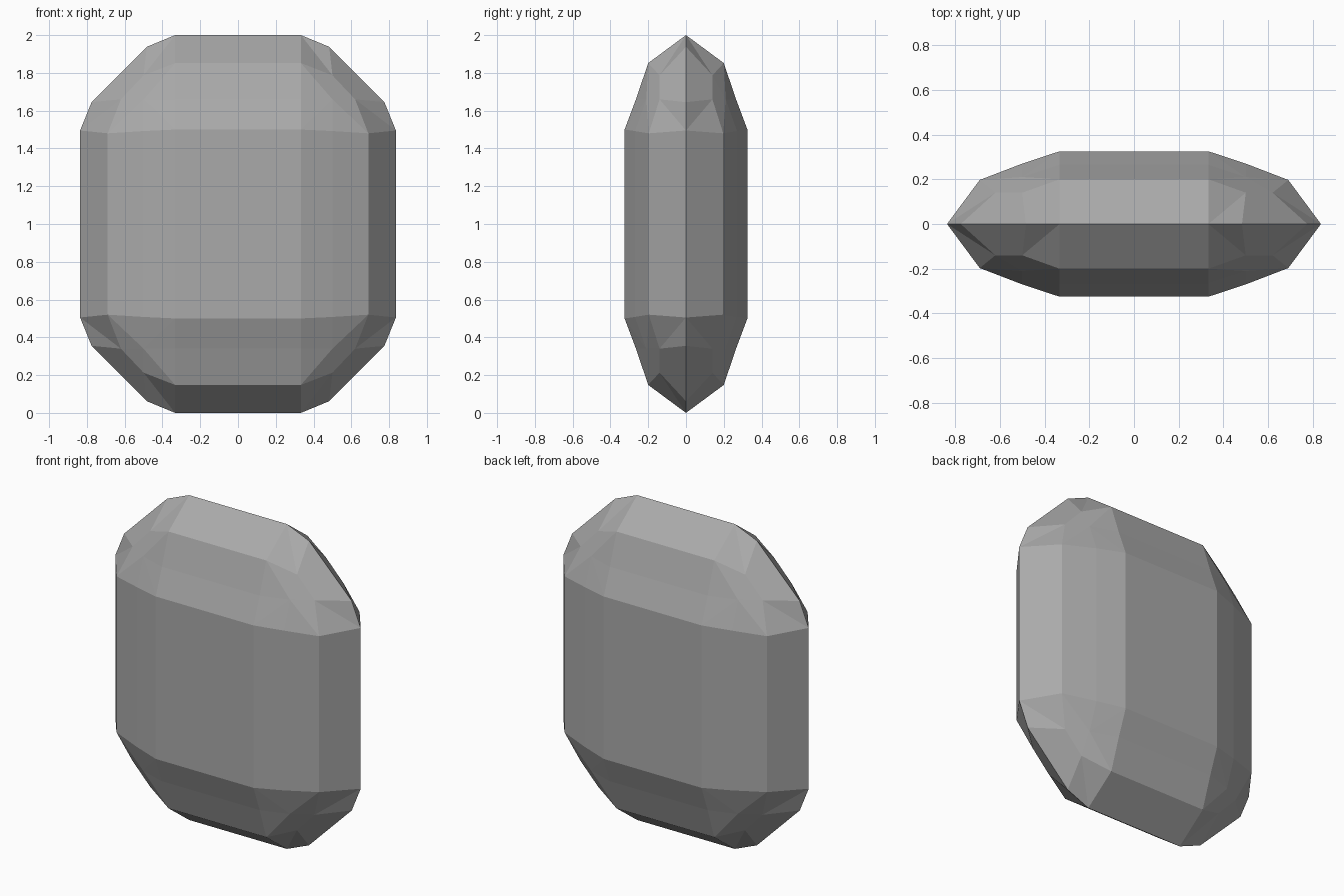
import bpy
import bmesh

cube = bpy.data.objects.get("Cube")
if cube:
    bpy.data.objects.remove(cube, do_unlink=True)

# Single stone grey
stone = bpy.data.materials.new("stone grey")
stone.use_nodes = True
grey = (0.4, 0.4, 0.4, 1)
stone.diffuse_color = grey
stone.node_tree.nodes["Principled BSDF"].inputs["Base Color"].default_value = grey

# Corner facets of one octant: x, depth, height from the middle
corner = {
    "flat": (0.333, 0.325, 0.5), "side": (0.5, 0.27, 0.492),
    "upper": (0.333, 0.265, 0.66), "knee": (0.5, 0.21, 0.66),
    "crown": (0.333, 0.2, 0.852), "crown_cut": (0.5, 0.14, 0.787),
    "girdle_cut": (0.62, 0.14, 0.66), "girdle": (0.69, 0.197, 0.48),
    "rim_top": (0.333, 0, 1), "rim_a": (0.483, 0, 0.938),
    "rim_b": (0.775, 0, 0.645), "rim_side": (0.836, 0, 0.495),
}
faces = [
    "flat side knee", "flat knee upper",
    "upper knee crown", "knee crown_cut crown",
    "side girdle knee", "girdle girdle_cut knee",
    "knee girdle_cut crown_cut",
    "crown crown_cut rim_top", "crown_cut rim_a rim_top",
    "crown_cut girdle_cut rim_b rim_a",
    "girdle_cut rim_side rim_b", "girdle_cut girdle rim_side",
]

bm = bmesh.new()
verts = {name: bm.verts.new(co) for name, co in corner.items()}
for face in faces:
    bm.faces.new([verts[name] for name in face.split()])


def run_to_middle(names, axis):
    """Join a row of points to its projection on a mirror plane."""
    ends = []
    for name in names:
        co = verts[name].co.copy()
        co[axis] = 0
        ends.append(bm.verts.new(co))
    for i in range(len(names) - 1):
        bm.faces.new((verts[names[i]], verts[names[i + 1]], ends[i + 1], ends[i]))
    return ends


# Straight facets over the top and down the side
top = run_to_middle(["flat", "upper", "crown", "rim_top"], 0)
side = run_to_middle(["flat", "side", "girdle", "rim_side"], 2)

# Broad flat face
centre = bm.verts.new((0, corner["flat"][1], 0))
bm.faces.new((verts["flat"], top[0], centre, side[0]))

mesh = bpy.data.meshes.new("faceted_stone")
# Reflect the octant across all three planes
for axis in range(3):
    copy = bmesh.ops.duplicate(bm, geom=bm.verts[:] + bm.edges[:] + bm.faces[:])
    for item in copy["geom"]:
        if isinstance(item, bmesh.types.BMVert):
            item.co[axis] *= -1
    bmesh.ops.remove_doubles(bm, verts=bm.verts[:], dist=0.001)
bmesh.ops.recalc_face_normals(bm, faces=bm.faces[:])
bm.to_mesh(mesh)
bm.free()

mesh.materials.append(stone)
gem = bpy.data.objects.new("faceted_stone", mesh)
gem.location.z = 1
bpy.context.collection.objects.link(gem)
